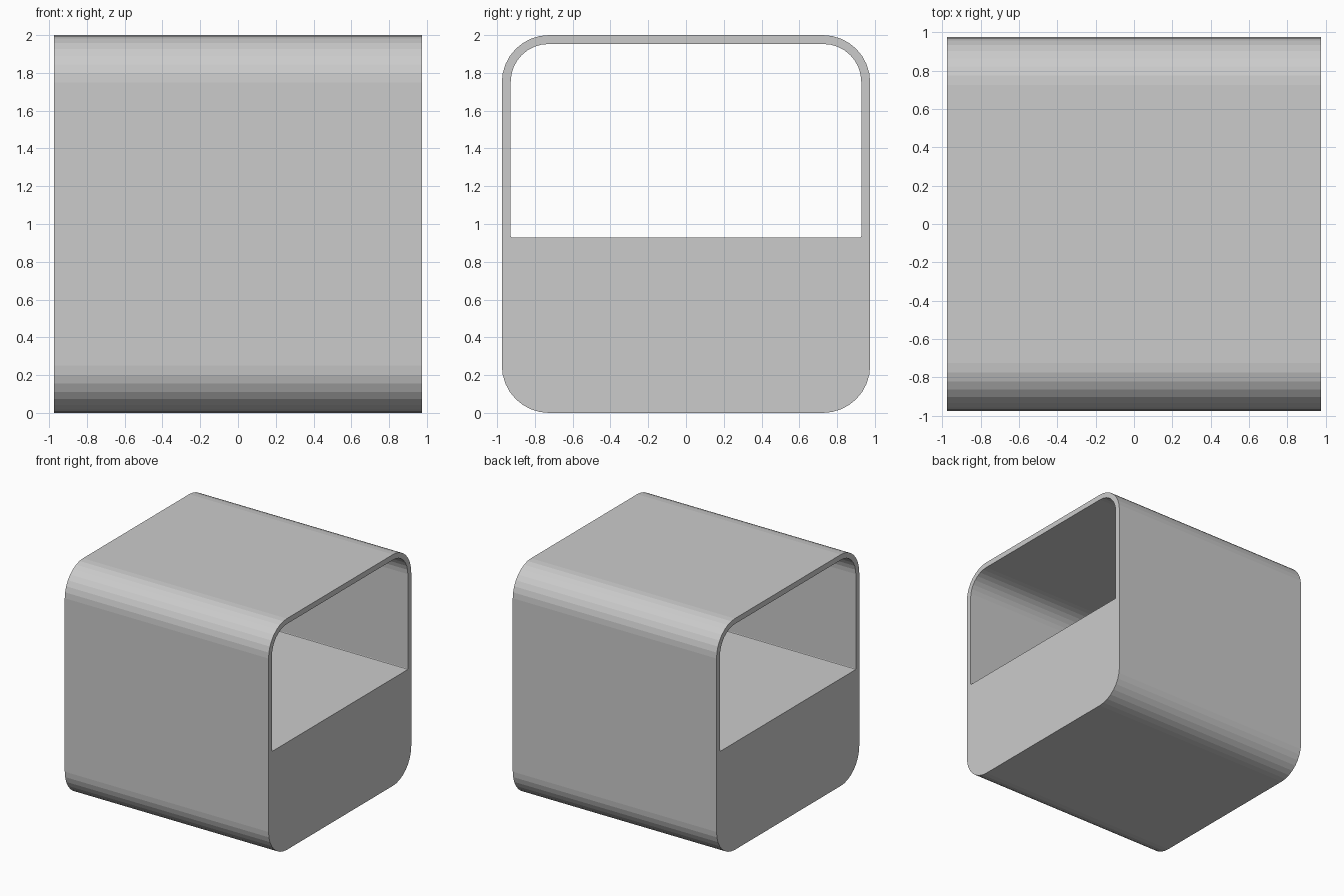
import bpy, bmesh
from math import sin, cos, pi

if "Cube" in bpy.data.objects:
    bpy.data.objects.remove(bpy.data.objects["Cube"])

HALF = 0.975   # half depth and half width


def rounded_loop(bm, y, z0, z1, r_bottom, r_top, seg=8):
    """Closed edge loop of a rounded rectangle in the y-z plane."""
    verts = []
    corners = [(1, z0, r_bottom, 1, -pi / 2), (1, z1, r_top, -1, 0),
               (-1, z1, r_top, -1, pi / 2), (-1, z0, r_bottom, 1, pi)]
    for sy, z, r, sz, start in corners:
        n = seg if r > 0.05 else 2
        for i in range(n + 1):
            a = start + i * pi / 2 / n
            verts.append(bm.verts.new((-HALF, sy * (y - r) + r * cos(a), z + sz * r + r * sin(a))))
    return [bm.edges.new((v, verts[i - 1])) for i, v in enumerate(verts)]


# Rounded block with an open compartment running through its upper half
bm = bmesh.new()
edges = rounded_loop(bm, HALF, 0, 2, 0.25, 0.25)
edges += rounded_loop(bm, 0.928, 0.928, 1.953, 0.008, 0.2)
bmesh.ops.triangle_fill(bm, edges=edges, use_beauty=True, use_dissolve=False, normal=(-1, 0, 0))
ext = bmesh.ops.extrude_face_region(bm, geom=bm.faces[:], use_keep_orig=True)
bmesh.ops.translate(bm, vec=(2 * HALF, 0, 0),
                    verts=[g for g in ext["geom"] if isinstance(g, bmesh.types.BMVert)])
bmesh.ops.recalc_face_normals(bm, faces=bm.faces[:])

mesh = bpy.data.meshes.new("open_cabinet")
bm.to_mesh(mesh)
bm.free()
bpy.context.collection.objects.link(bpy.data.objects.new("open_cabinet", mesh))
